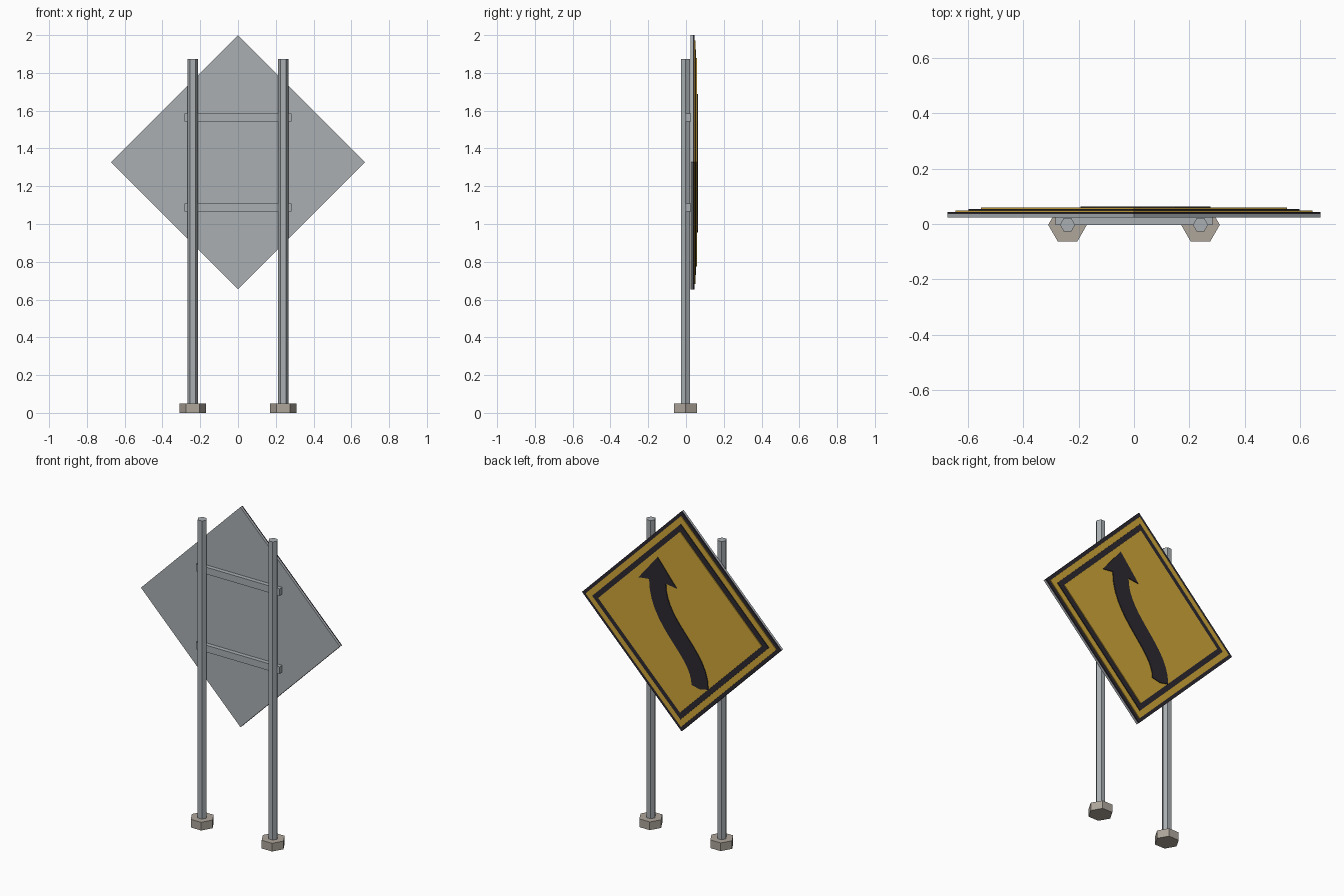
import bpy, bmesh, math
from mathutils import Vector

if "Cube" in bpy.data.objects:
    bpy.data.objects.remove(bpy.data.objects["Cube"])


def material(name, rgb):
    m = bpy.data.materials.new(name)
    m.diffuse_color = (*rgb, 1)
    m.use_nodes = True
    m.node_tree.nodes["Principled BSDF"].inputs["Base Color"].default_value = m.diffuse_color
    return m


STEEL = material("steel", (0.40, 0.43, 0.45))
CONCRETE = material("concrete", (0.42, 0.38, 0.33))
YELLOW = material("yellow", (0.62, 0.38, 0.04))
BLACK = material("black", (0.025, 0.022, 0.03))


def prism(name, base, shift, mat):
    """Solid from a closed outline pushed along a vector."""
    bm = bmesh.new()
    shift = Vector(shift)
    lo = [bm.verts.new(p) for p in base]
    hi = [bm.verts.new(Vector(p) + shift) for p in base]
    bm.faces.new(lo)
    bm.faces.new(hi)
    n = len(lo)
    for i in range(n):
        j = (i + 1) % n
        bm.faces.new((lo[i], lo[j], hi[j], hi[i]))
    bmesh.ops.recalc_face_normals(bm, faces=bm.faces)
    me = bpy.data.meshes.new(name)
    bm.to_mesh(me)
    bm.free()
    me.materials.append(mat)
    ob = bpy.data.objects.new(name, me)
    bpy.context.collection.objects.link(ob)
    return ob


POST_X, POST_Y = 0.24, -0.003
SIGN_Z = 1.327


def hex_column(name, x, r, z0, z1, mat):
    pts = [(x + r * math.cos(k * math.pi / 3),
            POST_Y + r * math.sin(k * math.pi / 3), z0) for k in range(6)]
    prism(name, pts, (0, 0, z1 - z0), mat)


def panel(name, outline, y0, y1, mat):
    prism(name, [(x, y0, SIGN_Z + z) for x, z in outline], (0, y1 - y0, 0), mat)


# hexagonal posts and feet
for side, s in (("left", -1), ("right", 1)):
    hex_column(side + "_foot", s * POST_X, 0.07, 0, 0.05, CONCRETE)
    hex_column(side + "_post", s * POST_X, 0.0275, 0.05, 1.873, STEEL)

# cross rails
for name, z in (("lower_rail", 1.066), ("upper_rail", 1.543)):
    w = 0.283
    prism(name, [(-w, POST_Y, z), (w, POST_Y, z), (w, 0.023, z), (-w, 0.023, z)],
          (0, 0, 0.042), STEEL)

# stacked diamond layers: half diagonal, back and face depth
for name, h, y0, y1, mat in (
        ("back_plate", 0.673, 0.023, 0.036, STEEL),
        ("outer_border", 0.673, 0.036, 0.044, BLACK),
        ("yellow_band", 0.645, 0.044, 0.049, YELLOW),
        ("inner_border", 0.597, 0.049, 0.054, BLACK),
        ("yellow_face", 0.553, 0.054, 0.059, YELLOW)):
    panel(name, [(h, 0), (0, h), (-h, 0), (0, -h)], y0, y1, mat)

# curved arrow: shaft edges offset from a bezier centre line, then the head
P = [Vector(p) for p in ((-0.138, -0.36), (-0.138, -0.15), (0.149, -0.05), (0.149, 0.212))]
left, right = [], []
STEPS = 14
for i in range(STEPS + 1):
    t = i / STEPS
    u = 1 - t
    c = P[0] * u**3 + P[1] * 3 * u * u * t + P[2] * 3 * u * t * t + P[3] * t**3
    d = ((P[1] - P[0]) * u * u + (P[2] - P[1]) * 2 * u * t + (P[3] - P[2]) * t * t).normalized()
    n = Vector((d.y, -d.x)) * 0.056
    right.append(c + n)
    left.append(c - n)
head = [(0.277, 0.203), (0.149, 0.36), (0.021, 0.203)]
outline = [tuple(p) for p in right] + head + [tuple(p) for p in reversed(left)]
outline.append((-0.138, -0.372))
panel("curve_arrow", outline, 0.059, 0.064, BLACK)
